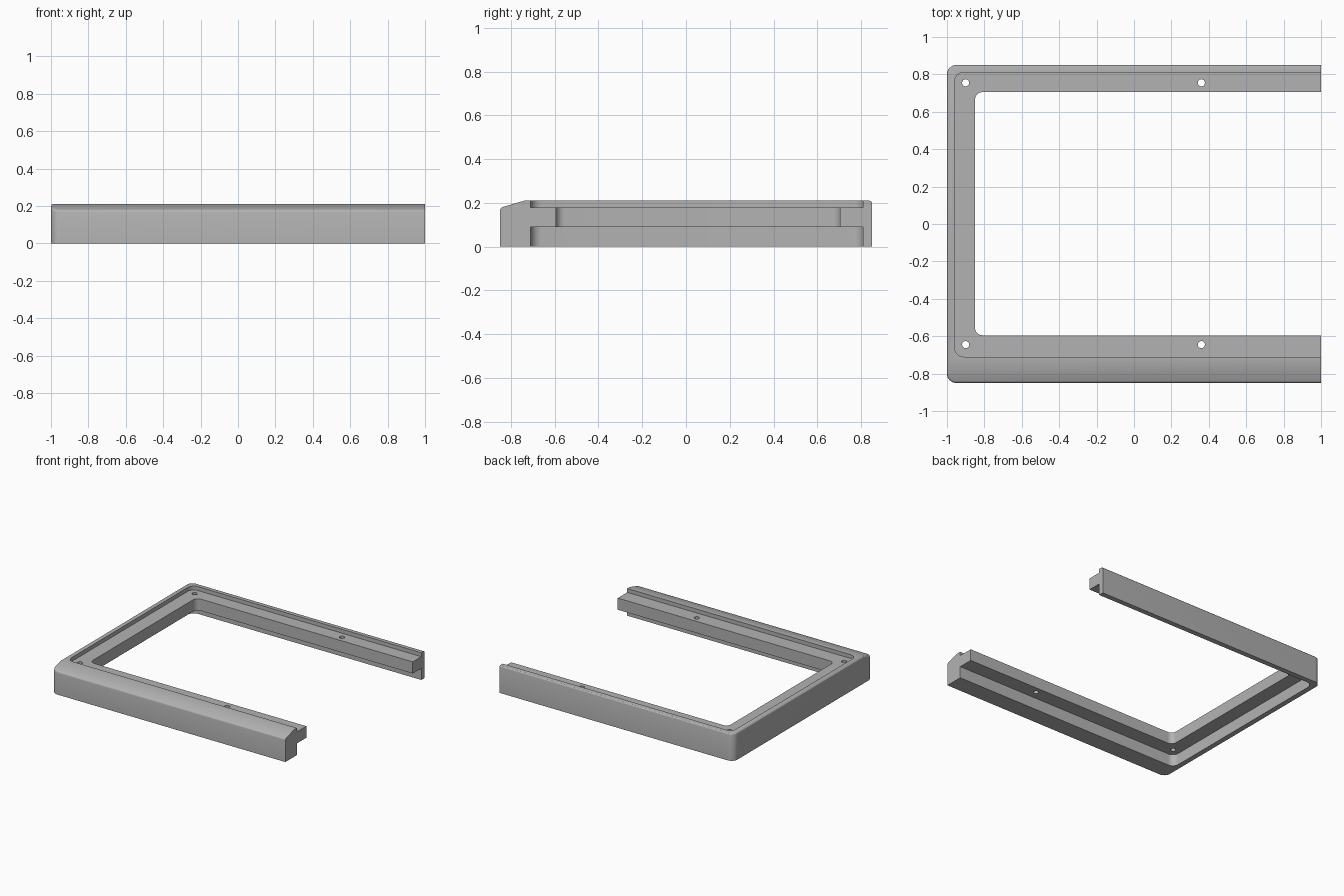
import bpy, bmesh, math

if "Cube" in bpy.data.objects:
    bpy.data.objects.remove(bpy.data.objects["Cube"], do_unlink=True)

grey = bpy.data.materials.new("plain grey")
grey.use_nodes = True
colour = (0.45, 0.45, 0.45, 1)
grey.diffuse_color = colour
grey.node_tree.nodes["Principled BSDF"].inputs["Base Color"].default_value = colour

HEIGHT = 0.21
OPEN_END = 1.2      # shapes run past the open end and are trimmed at x = 1


def prism(name, base, shift):
    """Extrude a flat outline along a vector into a solid."""
    bm = bmesh.new()
    face = bm.faces.new([bm.verts.new(p) for p in base])
    top = bmesh.ops.extrude_face_region(bm, geom=[face])["geom"]
    bmesh.ops.translate(bm, vec=shift, verts=[v for v in top if isinstance(v, bmesh.types.BMVert)])
    bmesh.ops.recalc_face_normals(bm, faces=bm.faces)
    mesh = bpy.data.meshes.new(name)
    bm.to_mesh(mesh)
    bm.free()
    mesh.materials.append(grey)
    obj = bpy.data.objects.new(name, mesh)
    bpy.context.collection.objects.link(obj)
    return obj


def u_block(name, x, y0, y1, r, z0, z1, steps=8):
    """Block with rounded corners on the closed left side."""
    pts = [(OPEN_END, y0, z0), (OPEN_END, y1, z0)]
    for cy, start in ((y1 - r, 90), (y0 + r, 180)):
        for i in range(steps + 1):
            a = math.radians(start + 90 * i / steps)
            pts.append((x + r + r * math.cos(a), cy + r * math.sin(a), z0))
    return prism(name, pts, (0, 0, z1 - z0))


def cylinder(name, x, y, r, steps=24):
    angles = [math.tau * i / steps for i in range(steps)]
    return prism(name, [(x + r * math.cos(a), y + r * math.sin(a), -0.3) for a in angles], (0, 0, 0.8))


helpers = []


def combine(obj, other, operation):
    mod = obj.modifiers.new(other.name, "BOOLEAN")
    mod.operation = operation
    mod.solver = "EXACT"
    mod.object = other
    other.hide_render = True
    helpers.append(other)


# Outer body with sloped front top and softened upper rim
frame = u_block("frame", -1, -0.85, 0.85, 0.05, -0.2, 0.4)
profile = [(-0.9, -0.1), (0.9, -0.1), (0.9, HEIGHT), (-0.74, HEIGHT), (-0.9, 0.163)]
combine(frame, prism("slope_helper", [(-1.1, y, z) for y, z in profile], (2.25, 0, 0)), "INTERSECT")
rim = frame.modifiers.new("rim", "BEVEL")
rim.width = 0.012
rim.segments = 3
rim.limit_method = "ANGLE"
rim.angle_limit = math.radians(40)

# Flat bottom and open end
trim = [(-1.1, -1, 0), (1, -1, 0), (1, 1, 0), (-1.1, 1, 0)]
combine(frame, prism("trim_helper", trim, (0, 0, 0.5)), "INTERSECT")

# Pockets above and below the ledge, then the central opening
combine(frame, u_block("lower_pocket", -0.96, -0.71, 0.81, 0.05, -0.3, 0.09), "DIFFERENCE")
combine(frame, u_block("upper_pocket", -0.96, -0.71, 0.81, 0.05, 0.18, 0.5), "DIFFERENCE")
combine(frame, u_block("opening", -0.85, -0.595, 0.705, 0.04, -0.3, 0.5), "DIFFERENCE")

# Screw holes through the ledge
for x in (-0.9, 0.36):
    for y in (-0.645, 0.755):
        combine(frame, cylinder("screw_hole", x, y, 0.019), "DIFFERENCE")

# Bake the shape and remove the helpers
bpy.context.view_layer.update()
baked = bpy.data.meshes.new_from_object(frame.evaluated_get(bpy.context.evaluated_depsgraph_get()))
frame.modifiers.clear()
frame.data = baked
baked.materials.clear()
baked.materials.append(grey)
for poly in baked.polygons:
    poly.material_index = 0
for helper in helpers:
    bpy.data.objects.remove(helper, do_unlink=True)

bpy.ops.object.select_all(action="DESELECT")
frame.select_set(True)
bpy.context.view_layer.objects.active = frame
bpy.ops.object.shade_smooth_by_angle(angle=math.radians(25))
